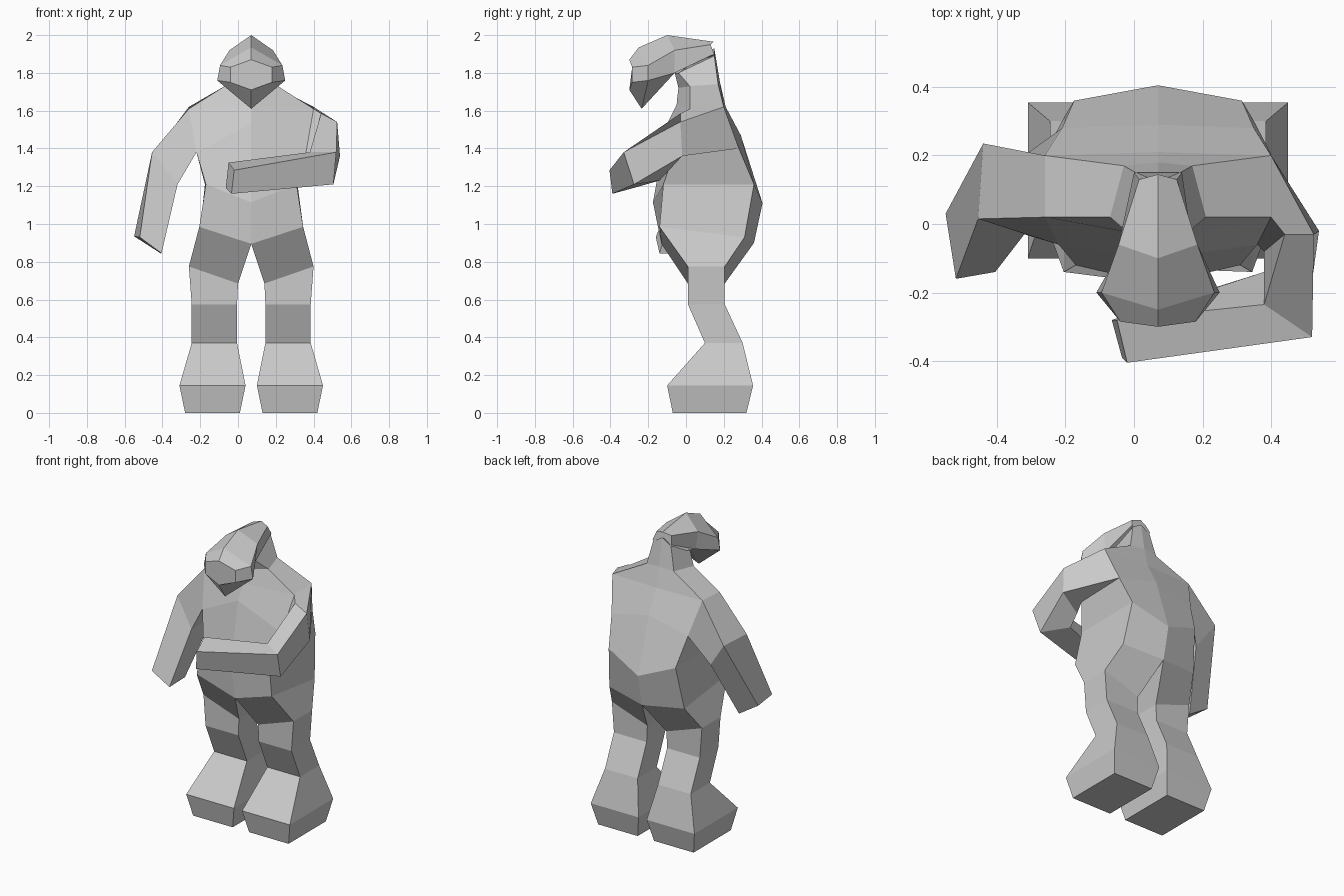
import bpy
import bmesh
from mathutils import Vector

cube = bpy.data.objects.get("Cube")
if cube:
    bpy.data.objects.remove(cube, do_unlink=True)

# The body's symmetry plane sits a little off the origin
MIDLINE = Vector((0.07, 0, 0))

grey = bpy.data.materials.new("plain_grey")
grey.use_nodes = True
colour = (0.6, 0.6, 0.6, 1)
grey.diffuse_color = colour
shader = next(n for n in grey.node_tree.nodes if n.type == 'BSDF_PRINCIPLED')
shader.inputs["Base Color"].default_value = colour


def flip(point, side):
    """Place a point on the left (1) or right (-1) half."""
    return Vector((point[0] * side, point[1], point[2]))


def loft(name, rings):
    """Skin a list of equal-sided rings into a closed flat-shaded form."""
    bm = bmesh.new()
    loops = [[bm.verts.new(MIDLINE + Vector(p)) for p in ring] for ring in rings]
    count = len(loops[0])
    for lower, upper in zip(loops, loops[1:]):
        for i in range(count):
            j = (i + 1) % count
            bm.faces.new((lower[i], lower[j], upper[j], upper[i]))
    bm.faces.new(loops[0])
    bm.faces.new(loops[-1])
    bmesh.ops.recalc_face_normals(bm, faces=bm.faces)
    mesh = bpy.data.meshes.new(name)
    bm.to_mesh(mesh)
    bm.free()
    mesh.materials.append(grey)
    obj = bpy.data.objects.new(name, mesh)
    bpy.context.collection.objects.link(obj)
    return obj


def symmetric(half):
    """Complete a half ring whose first and last points lie on the midline."""
    return list(half) + [flip(p, -1) for p in reversed(half[1:-1])]


# Half rings of the trunk: front middle, front corner, back corner, back middle
hip = [(0, -.13, .895), (.275, -.14, .985), (.275, .31, .93), (0, .36, .9)]
belly = [(0, -.175, 1.115), (.24, -.12, 1.21), (.245, .36, 1.21), (0, .405, 1.11)]
chest = [(0, -.1, 1.53), (.29, -.06, 1.38), (.28, .28, 1.4), (0, .29, 1.47)]
shoulder = [(0, -.05, 1.63), (.33, .02, 1.61), (.33, .2, 1.62), (0, .21, 1.62)]
neck = [(0, -.04, 1.72), (.14, .02, 1.73), (.1, .17, 1.74), (0, .18, 1.75)]
nape = [(0, -.06, 1.8), (.07, -.04, 1.8), (.065, .15, 1.89), (0, .15, 1.93)]
trunk = [hip, belly, chest, shoulder, neck, nape]
loft("torso", [symmetric(ring) for ring in trunk])

# Half rings of the head: crown, upper side, lower side, underside
skull_back = [(0, .145, 1.965), (.055, .13, 1.95), (.07, .15, 1.9), (0, .15, 1.82)]
skull_mid = [(0, -.1, 2), (.115, -.06, 1.92), (.1, -.06, 1.8), (0, -.09, 1.82)]
brow = [(0, -.25, 1.935), (.165, -.2, 1.84), (.18, -.2, 1.76), (0, -.235, 1.61)]
muzzle = [(0, -.3, 1.87), (.11, -.285, 1.83), (.11, -.285, 1.75), (0, -.3, 1.71)]
loft("head", [symmetric(r) for r in (skull_back, skull_mid, brow, muzzle)])

# Level leg sections: inner x, outer x, front y, back y, height
leg_levels = [
    (.06, .35, -.07, .32, 0),
    (.03, .38, -.1, .355, .145),
    (.075, .315, .1, .3, .37),
    (.075, .315, .01, .205, .575),
]
thigh = [(.07, .01, .685), (.33, .01, .775), (.33, .205, .775), (.07, .205, .685)]

for side, label in ((1, "left"), (-1, "right")):
    rings = [[(a, f, z), (b, f, z), (b, k, z), (a, k, z)]
             for a, b, f, k, z in leg_levels] + [thigh, hip]
    loft(label + "_leg", [[flip(p, side) for p in ring] for ring in rings])

# Both arms grow from the side panel between chest and shoulder
socket = [shoulder[1], shoulder[2], chest[2], chest[1]]

# Hanging arm: elbow and hand sections
elbow = [(.525, .015, 1.38), (.51, .235, 1.38), (.39, .2, 1.21), (.39, -.03, 1.21)]
hand = [(.59, -.16, .93), (.62, .03, .935), (.48, .03, .845), (.475, -.14, .845)]
loft("right_arm", [[flip(p, -1) for p in ring] for ring in (socket, elbow, hand)])

# Bent arm: folded across the front of the belly
upper = [(.37, -.03, 1.585), (.455, -.03, 1.54), (.47, -.02, 1.36), (.31, -.08, 1.3)]
bend = [(.31, -.235, 1.38), (.45, -.33, 1.38), (.435, -.275, 1.21), (.31, -.14, 1.23)]
fist = [(-.12, -.28, 1.325), (-.09, -.405, 1.285), (-.105, -.39, 1.16), (-.135, -.28, 1.19)]
loft("left_arm", [socket, upper, bend, fist])
